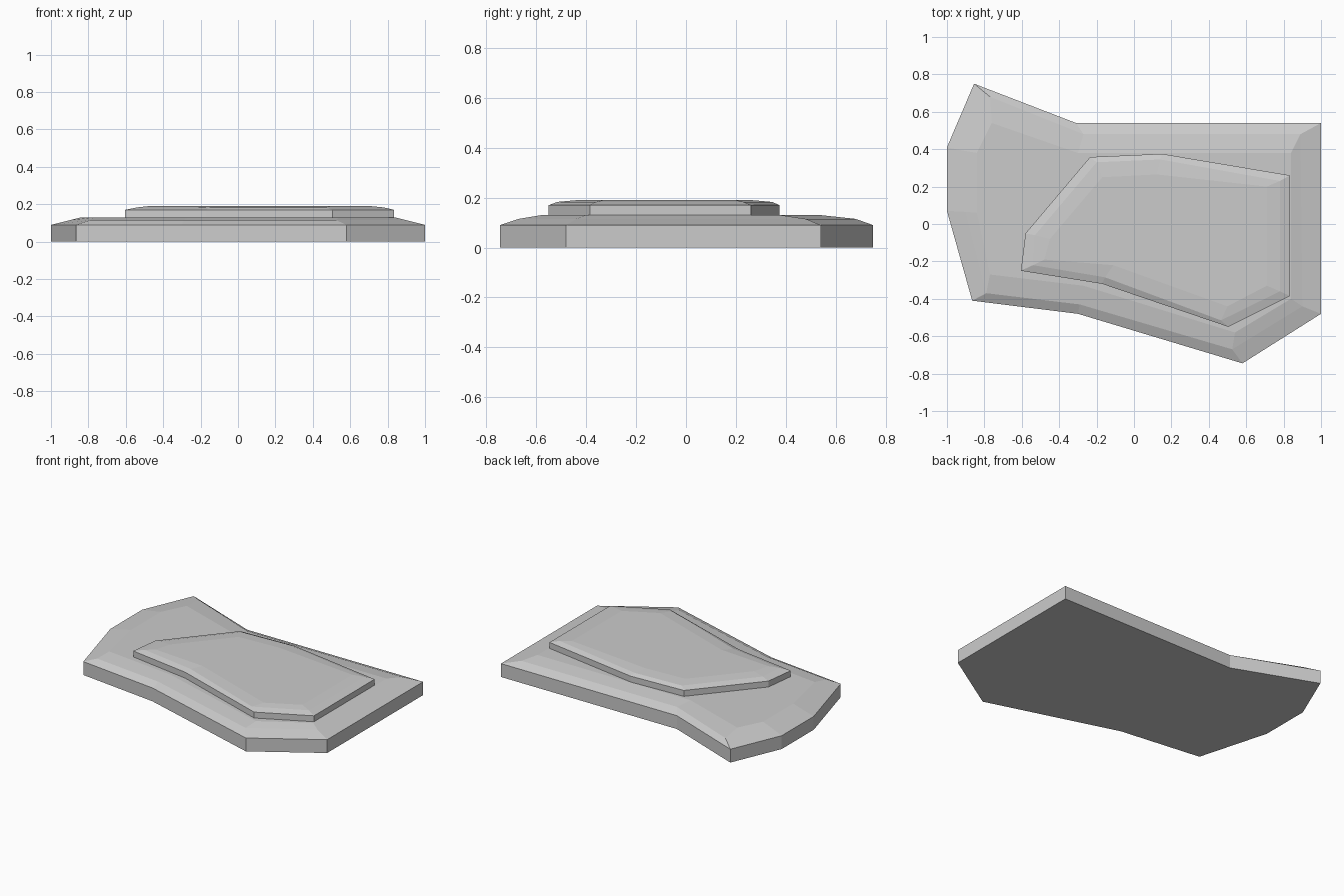
import bpy, bmesh

if "Cube" in bpy.data.objects:
    bpy.data.objects.remove(bpy.data.objects["Cube"])


def loft(name, rings):
    """Stack outlines (same point count) at given heights into a closed solid."""
    bm = bmesh.new()
    loops = [[bm.verts.new((x, y, z)) for x, y in pts] for z, pts in rings]
    n = len(loops[0])
    for a, b in zip(loops, loops[1:]):
        for i in range(n):
            j = (i + 1) % n
            bm.faces.new((a[i], a[j], b[j], b[i]))
    bm.faces.new(loops[0][::-1])
    bm.faces.new(loops[-1])
    bmesh.ops.recalc_face_normals(bm, faces=bm.faces)
    mesh = bpy.data.meshes.new(name)
    bm.to_mesh(mesh)
    bm.free()
    obj = bpy.data.objects.new(name, mesh)
    bpy.context.collection.objects.link(obj)
    return obj


# Lower slab: outer outline, worn shoulder, flat top
outer = [(-1, .07), (-.865, -.41), (-.3, -.48), (.58, -.745), (1, -.48),
         (1, .54), (-.31, .54), (-.855, .75), (-1, .41)]
shoulder = [(-.9, .065), (-.79, -.37), (-.29, -.43), (.525, -.67), (.9, -.44),
            (.89, .48), (-.27, .48), (-.77, .68), (-.9, .39)]
flat = [(-.84, .06), (-.77, -.27), (-.27, -.33), (.54, -.58), (.84, -.40),
        (.84, .38), (-.30, .38), (-.76, .54), (-.84, .38)]
loft("lower_slab", [(0, outer), (.09, outer), (.115, shoulder), (.13, flat)])

# Upper slab resting on the lower one
outer = [(-.605, -.25), (-.17, -.32), (.505, -.55), (.835, -.385),
         (.835, .26), (.15, .375), (-.235, .358), (-.58, -.05)]
shoulder = [(-.54, -.22), (-.155, -.285), (.465, -.515), (.78, -.36),
            (.78, .23), (.14, .345), (-.20, .33), (-.53, -.06)]
flat = [(-.48, -.19), (-.11, -.22), (.50, -.44), (.71, -.33),
        (.71, .20), (.12, .265), (-.17, .25), (-.45, -.08)]
loft("upper_slab", [(.125, outer), (.17, outer), (.183, shoulder), (.19, flat)])
